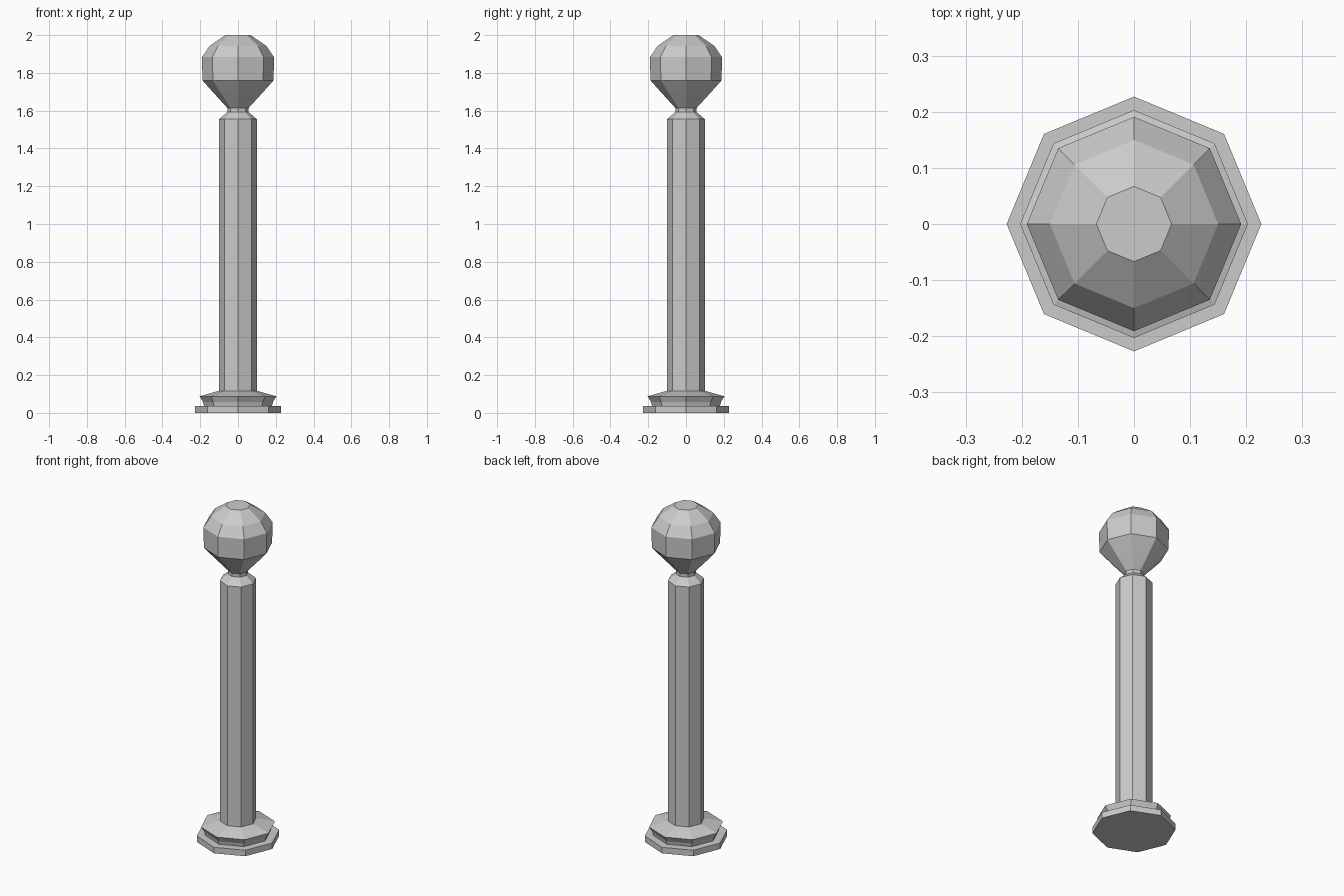
import bpy, bmesh
from math import cos, sin, tau

if "Cube" in bpy.data.objects:
    bpy.data.objects.remove(bpy.data.objects["Cube"])

SIDES = 8


def lathe(name, profile, cap_bottom=False, cap_top=False):
    """Revolve (radius, z) points into a flat-shaded octagonal part."""
    bm = bmesh.new()
    rings = [[bm.verts.new((r * cos(tau * i / SIDES), r * sin(tau * i / SIDES), z))
              for i in range(SIDES)] for r, z in profile]
    for a, b in zip(rings, rings[1:]):
        for i in range(SIDES):
            j = (i + 1) % SIDES
            bm.faces.new((a[i], a[j], b[j], b[i]))
    if cap_bottom:
        bm.faces.new(rings[0][::-1])
    if cap_top:
        bm.faces.new(rings[-1])
    mesh = bpy.data.meshes.new(name)
    bm.to_mesh(mesh)
    bm.free()
    obj = bpy.data.objects.new(name, mesh)
    bpy.context.collection.objects.link(obj)
    return obj


# Stepped foot with a flared moulding
lathe("base", [(0.227, 0), (0.227, 0.036), (0.18, 0.036), (0.185, 0.057),
               (0.203, 0.088), (0.1, 0.117)], cap_bottom=True)

# Plain post, chamfered in to the neck
lathe("shaft", [(0.1, 0.117), (0.1, 1.555), (0.055, 1.593)])

# Short neck under the ball
lathe("neck", [(0.055, 1.593), (0.055, 1.613)])

# Faceted ball with a flat top
lathe("ball_finial", [(0.055, 1.613), (0.13, 1.695), (0.188, 1.76), (0.191, 1.883),
                      (0.15, 1.943), (0.067, 2.0)], cap_top=True)
